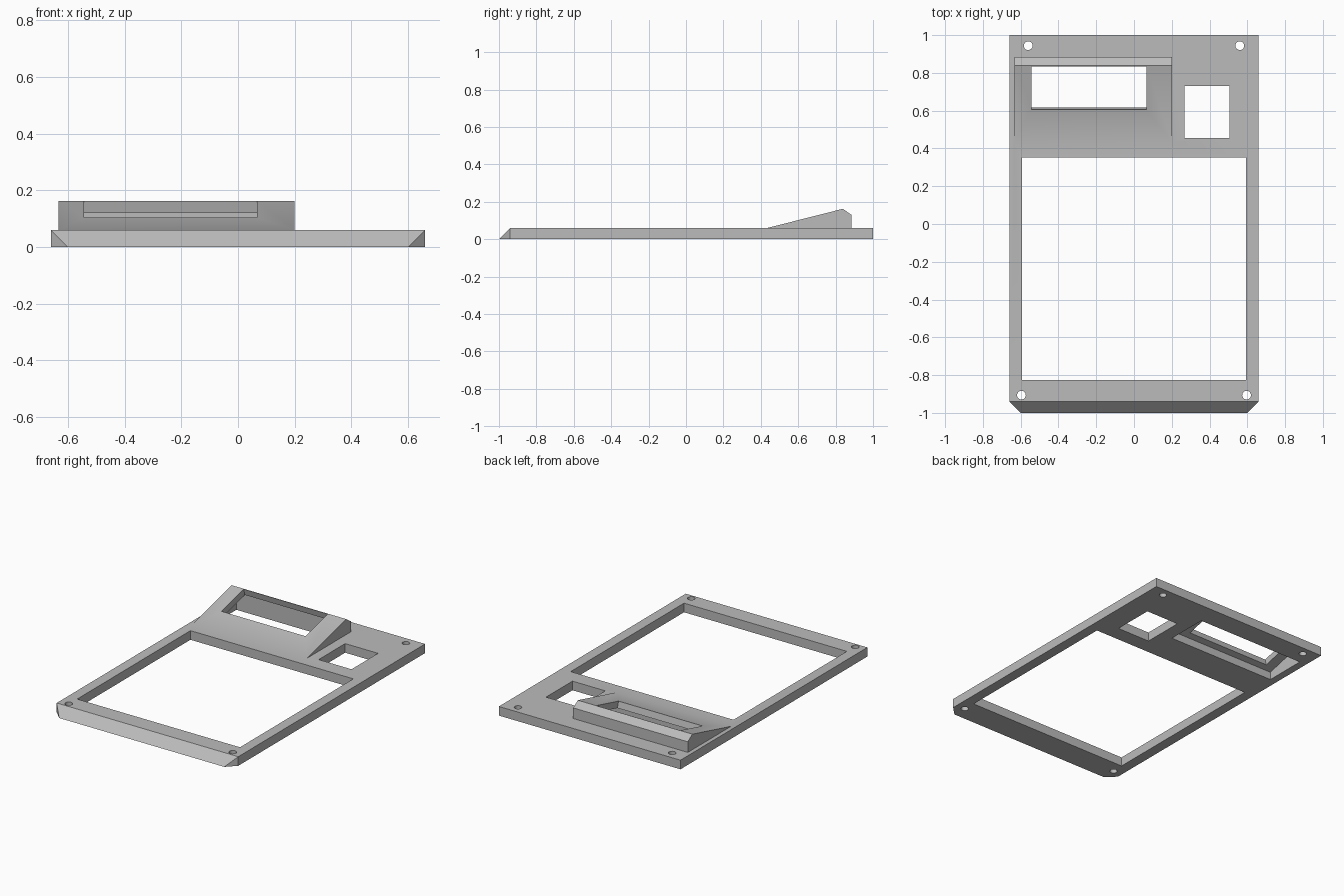
import bpy, bmesh, math

if "Cube" in bpy.data.objects:
    bpy.data.objects.remove(bpy.data.objects["Cube"])

grey = bpy.data.materials.new("light grey plastic")
grey.diffuse_color = (0.5, 0.5, 0.5, 1)
grey.use_nodes = True
grey.node_tree.nodes["Principled BSDF"].inputs["Base Color"].default_value = grey.diffuse_color


def make(name, build):
    bm = bmesh.new()
    build(bm)
    bmesh.ops.recalc_face_normals(bm, faces=bm.faces)
    me = bpy.data.meshes.new(name)
    bm.to_mesh(me)
    bm.free()
    me.materials.append(grey)
    ob = bpy.data.objects.new(name, me)
    bpy.context.collection.objects.link(ob)
    return ob


def extrude_yz(name, profile, x0, x1):
    """Side profile of (y, z) points swept from x0 to x1."""
    def build(bm):
        f = bm.faces.new([bm.verts.new((x0, y, z)) for y, z in profile])
        r = bmesh.ops.extrude_face_region(bm, geom=[f])
        for v in r["geom"]:
            if isinstance(v, bmesh.types.BMVert):
                v.co.x = x1
    return make(name, build)


def box(name, x0, x1, y0, y1, z0=-0.1, z1=0.3):
    return extrude_yz(name, [(y0, z0), (y1, z0), (y1, z1), (y0, z1)], x0, x1)


def cylinder(name, x, y, r):
    def build(bm):
        bmesh.ops.create_cone(bm, cap_ends=True, segments=32,
                              radius1=r, radius2=r, depth=0.4)
        bmesh.ops.translate(bm, verts=bm.verts, vec=(x, y, 0))
    return make(name, build)


def boolean(target, tool, op):
    m = target.modifiers.new(tool.name, "BOOLEAN")
    m.operation, m.object, m.solver = op, tool, "EXACT"
    bpy.context.view_layer.objects.active = target
    bpy.ops.object.modifier_apply(modifier=m.name)
    bpy.data.objects.remove(tool)


# Face plate with sloped front lip and clipped front corners
W, T, C = 0.66, 0.06, 0.06


def plate(bm):
    low = [(-W, 1), (-W, C - 1), (C - W, -1), (W - C, -1), (W, C - 1), (W, 1)]
    top = [(-W, 1), (-W, C - 1), (W, C - 1), (W, 1)]
    a = [bm.verts.new((x, y, 0)) for x, y in low]
    b = [bm.verts.new((x, y, T)) for x, y in top]
    bm.faces.new(a)
    bm.faces.new(b)
    for f in ([a[0], a[1], b[1], b[0]], [a[1], a[2], b[1]],
              [a[2], a[3], b[2], b[1]], [a[3], a[4], b[2]],
              [a[4], a[5], b[3], b[2]], [a[5], a[0], b[0], b[3]]):
        bm.faces.new(f)


panel = make("face_plate", plate)

# Raised wedge housing
boolean(panel, extrude_yz("wedge_housing", [
    (0.435, T), (0.435, 0.03), (0.885, 0.03), (0.885, 0.13), (0.838, 0.162)],
    -0.633, 0.2), "UNION")

# Hollow under the wedge, its roof parallel to the slope
boolean(panel, extrude_yz("wedge_pocket", [
    (0.575, -0.1), (0.855, -0.1), (0.855, 0.122), (0.575, 0.051)],
    -0.61, 0.178), "DIFFERENCE")

# Window cut square to the slope
boolean(panel, extrude_yz("wedge_window", [
    (0.590, 0.163), (0.605, 0.1035), (0.618, 0.052),
    (0.848, 0.110), (0.835, 0.1615), (0.820, 0.221)],
    -0.543, 0.067), "DIFFERENCE")

# Screen opening and square button opening
boolean(panel, box("screen_opening", -0.592, 0.592, -0.825, 0.352), "DIFFERENCE")
boolean(panel, box("button_opening", 0.267, 0.506, 0.456, 0.731), "DIFFERENCE")

# Screw holes
for s in (-1, 1):
    for x, y in ((0.56, 0.944), (0.596, -0.906)):
        boolean(panel, cylinder("screw_hole", s * x, y, 0.023), "DIFFERENCE")

# Smooth only the shallow transition and the round holes
bpy.ops.object.select_all(action="DESELECT")
panel.select_set(True)
bpy.context.view_layer.objects.active = panel
bpy.ops.object.shade_smooth_by_angle(angle=math.radians(30))
